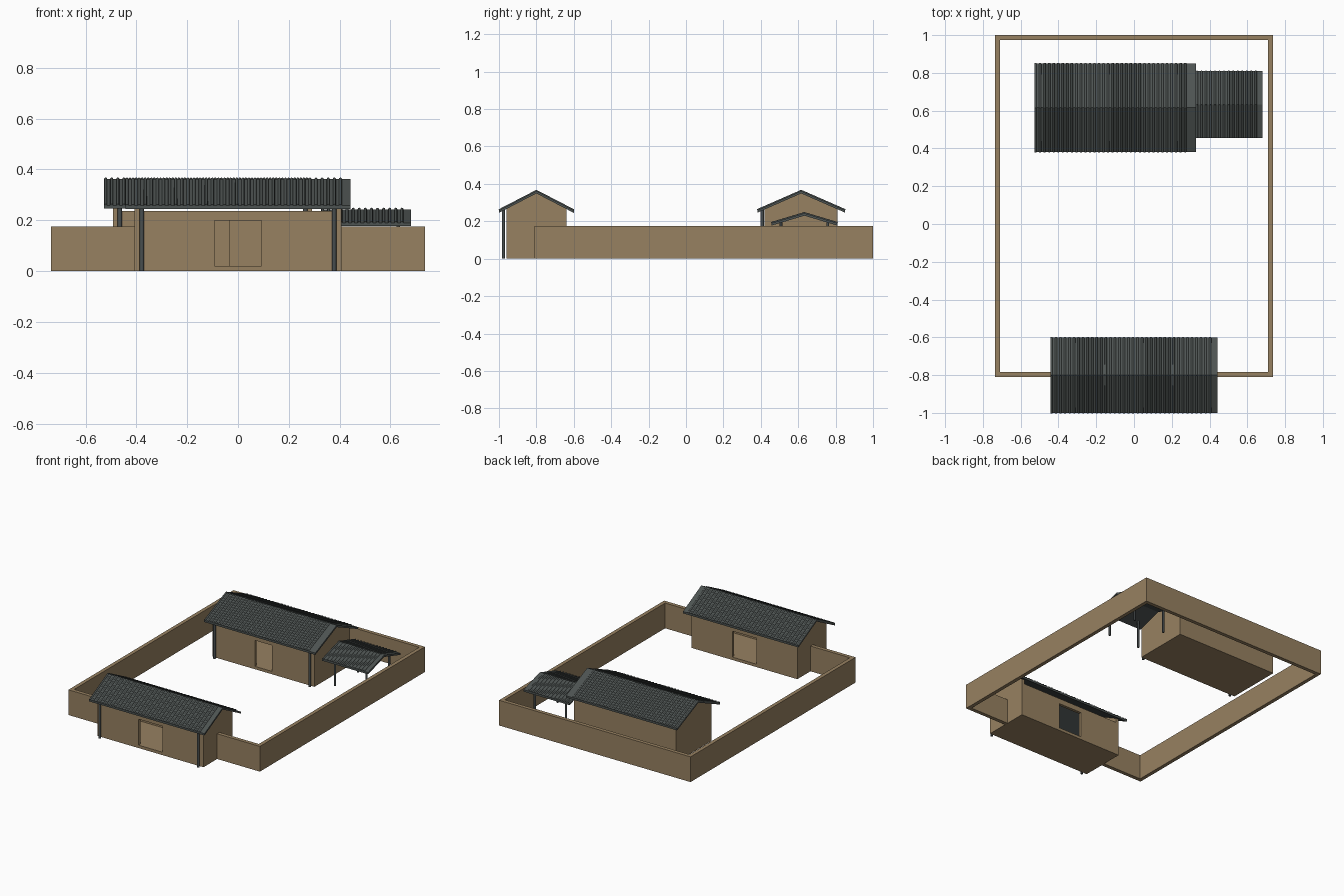
import bpy, bmesh, math
from mathutils import Matrix, Vector

if "Cube" in bpy.data.objects:
    bpy.data.objects.remove(bpy.data.objects["Cube"], do_unlink=True)


def material(name, rgb):
    m = bpy.data.materials.new(name)
    m.use_nodes = True
    m.diffuse_color = (*rgb, 1)
    m.node_tree.nodes["Principled BSDF"].inputs["Base Color"].default_value = (*rgb, 1)
    return m


EARTH = material("earth_wall", (0.31, 0.22, 0.12))
SLATE = material("slate_tile", (0.075, 0.087, 0.084))
POST = material("dark_post", (0.065, 0.076, 0.078))


def finish(name, bm, mat):
    bmesh.ops.recalc_face_normals(bm, faces=bm.faces)
    mesh = bpy.data.meshes.new(name)
    bm.to_mesh(mesh)
    bm.free()
    mesh.materials.append(mat)
    obj = bpy.data.objects.new(name, mesh)
    bpy.context.collection.objects.link(obj)
    return obj


def prism(name, outline, axis, start, end, mat):
    """Extrude a flat outline along one axis."""
    place = {"x": lambda u, v, d: (d, u, v),
             "y": lambda u, v, d: (u, d, v),
             "z": lambda u, v, d: (u, v, d)}[axis]
    bm = bmesh.new()
    face = bm.faces.new([bm.verts.new(place(u, v, start)) for u, v in outline])
    side = bmesh.ops.extrude_face_region(bm, geom=[face])["geom"]
    shift = Vector(place(0, 0, end - start))
    bmesh.ops.translate(bm, vec=shift,
                        verts=[g for g in side if isinstance(g, bmesh.types.BMVert)])
    return finish(name, bm, mat)


def rod(name, a, b, radius, mat, sides=12):
    """Round bar between two points."""
    a, b = Vector(a), Vector(b)
    d = b - a
    bm = bmesh.new()
    bmesh.ops.create_cone(bm, cap_ends=True, segments=sides, radius1=radius, radius2=radius,
                          depth=d.length,
                          matrix=Matrix.Translation((a + b) / 2)
                          @ d.to_track_quat("Z", "Y").to_matrix().to_4x4())
    for f in bm.faces:
        f.smooth = len(f.verts) == 4
    for e in bm.edges:
        e.smooth = e.calc_face_angle(0) < 1
    return finish(name, bm, mat)


SLAB = 0.013      # roof thickness
PITCH = 0.024     # rib spacing


class Roof:
    """Gabled roof with rows of round tile ribs on both slopes."""

    def __init__(self, name, x0, x1, y, half, ridge, eave, rib):
        self.y, self.ridge, self.slope = y, ridge, (ridge - eave) / half
        top = [(y - half, eave), (y, ridge), (y + half, eave)]
        prism(name + "_roof", top + [(u, v - SLAB) for u, v in reversed(top)],
              "x", x0, x1, SLATE)
        start = x0 + rib
        for side, label in ((-1, "front"), (1, "back")):
            ribs = rod(f"{name}_{label}_ribs", (start, y - side * 0.003, ridge + 0.001),
                       (start, y + side * half, eave), rib, SLATE, 8)
            array = ribs.modifiers.new("repeat", "ARRAY")
            array.use_relative_offset = False
            array.use_constant_offset = True
            array.constant_offset_displace = (PITCH, 0, 0)
            array.count = int((x1 - 0.035 - start) / PITCH) + 1

    def under(self, offset):
        return self.ridge - self.slope * abs(offset) - SLAB


THICK = 0.02      # house wall thickness
FLOOR = 0.02
WALL_TOP = 0.237
DOOR_TOP = 0.2


def rectangle(x0, x1, z0, z1):
    return [(x0, z0), (x0, z1), (x1, z1), (x1, z0)]


def house(name, roof, x0, x1, half, door_half, back_door, post_y, post_half):
    y, mid = roof.y, (x0 + x1) / 2
    prism(name + "_floor", rectangle(x0, x1, y - half, y + half), "z", 0, FLOOR, EARTH)
    # gable ends rise to the roof
    gable = [(y - half, FLOOR), (y - half, roof.under(half)), (y, roof.under(0)),
             (y + half, roof.under(half)), (y + half, FLOOR)]
    prism(name + "_gable_right", gable, "x", x0, x0 + THICK, EARTH)
    prism(name + "_gable_left", gable, "x", x1 - THICK, x1, EARTH)
    # long walls, with a doorway notch
    a, b = x0 + THICK, x1 - THICK
    plain = rectangle(a, b, FLOOR, WALL_TOP)
    notch = [(mid + door_half, FLOOR), (mid + door_half, DOOR_TOP),
             (mid - door_half, DOOR_TOP), (mid - door_half, FLOOR)]
    prism(name + "_front_wall", plain + notch, "y", y - half, y - half + THICK, EARTH)
    prism(name + "_back_wall", plain + notch if back_door else plain,
          "y", y + half - THICK, y + half, EARTH)
    # porch posts
    for side, label in ((-1, "right"), (1, "left")):
        x = mid + side * post_half
        rod(f"{name}_post_{label}", (x, post_y, 0),
            (x, post_y, roof.under(post_y - y) + 0.004), 0.009, POST)


# Courtyard wall, open where the gatehouse stands
X, BACK, FRONT, W, GAP = 0.735, 1.0, -0.81, 0.026, 0.4
half_plan = [(GAP, FRONT), (X, FRONT), (X, BACK)]
half_inner = [(X - W, BACK - W), (X - W, FRONT + W), (GAP, FRONT + W)]
mirror = lambda pts: [(-x, y) for x, y in reversed(pts)]
prism("courtyard_wall", half_plan + mirror(half_plan) + mirror(half_inner) + half_inner,
      "z", 0, 0.175, EARTH)

# Gatehouse with a passage through it
gate_roof = Roof("gatehouse", -0.443, 0.443, -0.8, 0.2, 0.362, 0.258, 0.006)
house("gatehouse", gate_roof, -0.407, 0.407, 0.16, 0.092, True, -0.976, 0.378)

# Main house
main_roof = Roof("main_house", -0.527, 0.327, 0.616, 0.235, 0.362, 0.259, 0.006)
house("main_house", main_roof, -0.492, 0.292, 0.195, 0.065, False, 0.408, 0.365)

# Open shed
shed_roof = Roof("shed", 0.327, 0.68, 0.633, 0.177, 0.243, 0.19, 0.006)
for x, label in ((0.39, "inner"), (0.63, "outer")):
    for side, end in ((-1, "front"), (1, "back")):
        y = shed_roof.y + side * 0.125
        rod(f"shed_post_{label}_{end}", (x, y, 0),
            (x, y, shed_roof.under(0.125) + 0.003), 0.007, POST)
